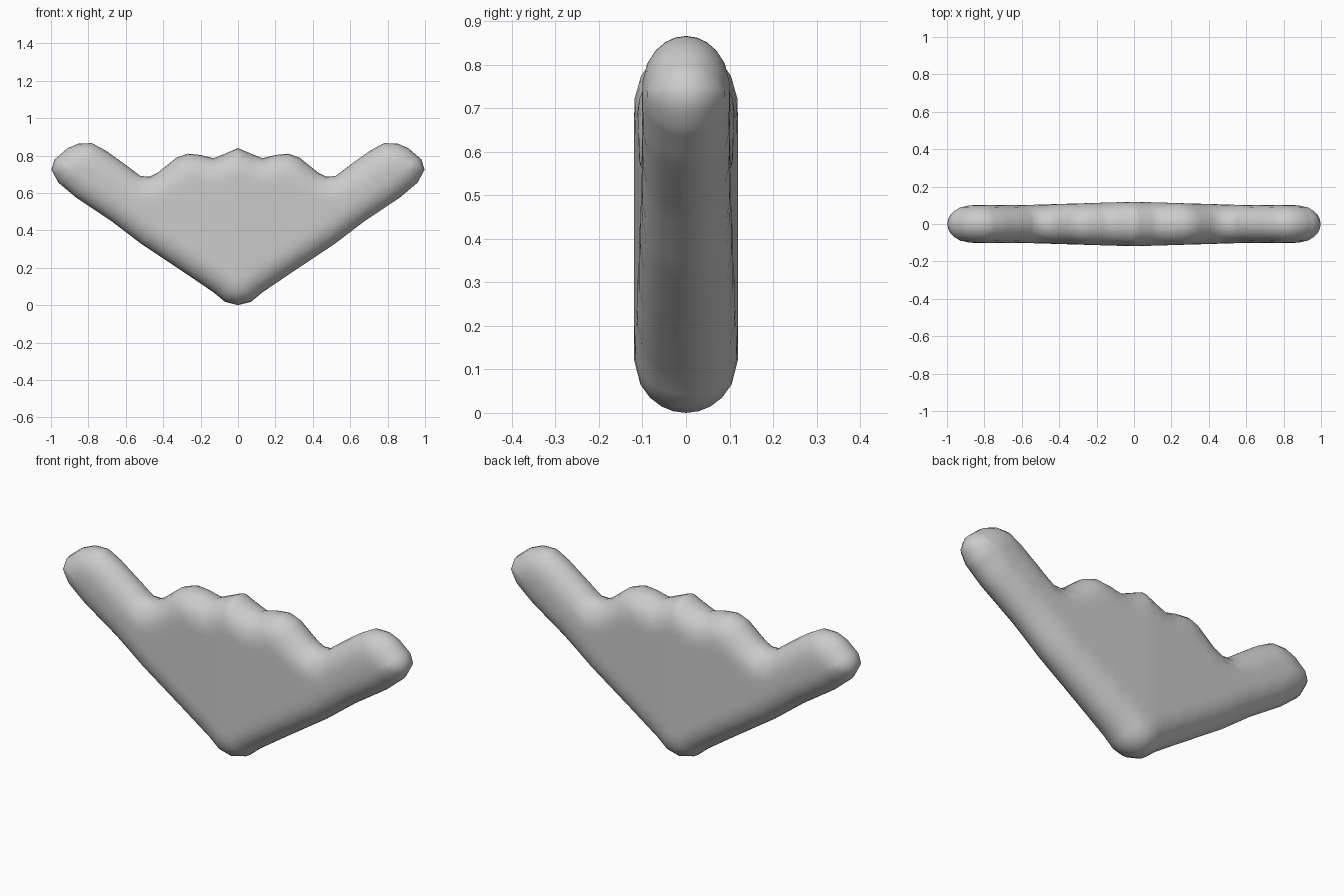
import bpy, bmesh, math
from mathutils import Vector
from mathutils.geometry import delaunay_2d_cdt, intersect_point_line

if "Cube" in bpy.data.objects:
    bpy.data.objects.remove(bpy.data.objects["Cube"])

# Right half of the silhouette (x, z), bottom tip -> arm -> notch -> crest
half = [(0, 0.0), (.07, .018), (.13, .068), (.28, .17), (.52, .33), (.68, .452),
        (.865, .575), (.96, .655), (.998, .725), (.98, .78), (.91, .84), (.85, .865),
        (.78, .866), (.705, .825), (.6, .75), (.52, .69), (.47, .688), (.43, .708),
        (.33, .788), (.27, .81), (.2, .803), (.13, .785), (.065, .812), (0, .84)]
corners = [Vector(p) for p in half] + [Vector((-x, z)) for x, z in half[-2:0:-1]]
pairs = list(zip(corners, corners[1:] + corners[:1]))

# Evenly divided outline
outline, normals = [], []
for a, b in pairs:
    n = max(1, round((b - a).length / .035))
    d = (b - a).normalized()
    for i in range(n):
        outline.append(a.lerp(b, i / n))
for i, p in enumerate(outline):
    d = (outline[(i + 1) % len(outline)] - outline[i - 1]).normalized()
    normals.append(Vector((-d.y, d.x)))


def inside(p):
    hit = False
    for a, b in pairs:
        if (a.y > p.y) != (b.y > p.y):
            if p.x < a.x + (p.y - a.y) * (b.x - a.x) / (b.y - a.y):
                hit = not hit
    return hit


def edge_distance(p):
    best = 9.0
    for a, b in pairs:
        ab = b - a
        t = max(0, min(1, (p - a).dot(ab) / ab.length_squared))
        best = min(best, (p - a - ab * t).length)
    return best


def half_depth(p):
    # Rounded edge, slightly thinner towards the arms
    d = edge_distance(p)
    if d < 1e-4:
        return 0.0
    thick = .119 - .018 * min(1, abs(p.x) / .6)
    k = 1 - min(1, d / .12)
    return thick * math.sqrt(1 - k * k)


# Rings that round the edge, then a grid over the broad faces
points = list(outline)
for off in (.004, .015, .035, .065):
    for p, n in zip(outline, normals):
        q = p + n * off
        if inside(q) and edge_distance(q) > off * .85:
            points.append(q)
step = .04
for i in range(-25, 26):
    for j in range(23):
        q = Vector((i * step, j * step))
        if inside(q) and edge_distance(q) > .085:
            points.append(q)

flat, _, tris, *_ = delaunay_2d_cdt(points, [], [list(range(len(outline)))], 1, 1e-5)

# Puffed body: front and back sheets welded at the rim
bm = bmesh.new()
for side in (-1, 1):
    vs = [bm.verts.new((p.x, side * half_depth(p), p.y)) for p in flat]
    for t in tris:
        bm.faces.new([vs[i] for i in t])
bmesh.ops.remove_doubles(bm, verts=bm.verts, dist=1e-4)
bmesh.ops.recalc_face_normals(bm, faces=bm.faces)
mesh = bpy.data.meshes.new("winged_body")
bm.to_mesh(mesh)
bm.free()
mesh.shade_smooth()
body = bpy.data.objects.new("winged_body", mesh)
bpy.context.collection.objects.link(body)
